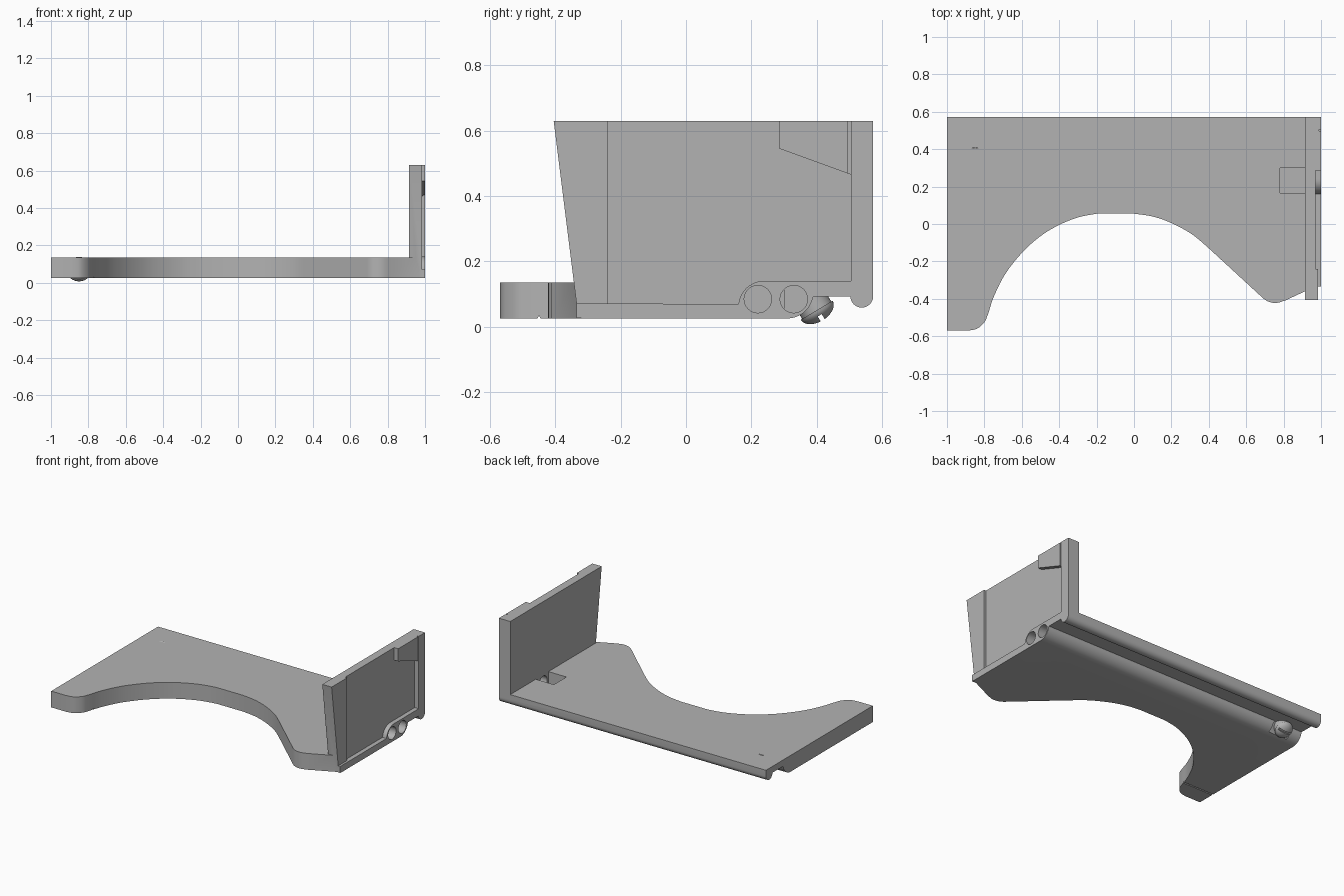
import bpy, bmesh, math
from mathutils import Vector

cube = bpy.data.objects.get("Cube")
if cube:
    bpy.data.objects.remove(cube)

grey = bpy.data.materials.new("plain_grey")
grey.use_nodes = True
grey.diffuse_color = (0.45, 0.45, 0.45, 1)
grey.node_tree.nodes["Principled BSDF"].inputs["Base Color"].default_value = (0.45, 0.45, 0.45, 1)


def finish(name, bm):
    bmesh.ops.recalc_face_normals(bm, faces=bm.faces)
    mesh = bpy.data.meshes.new(name)
    bm.to_mesh(mesh)
    bm.free()
    obj = bpy.data.objects.new(name, mesh)
    bpy.context.collection.objects.link(obj)
    mesh.materials.append(grey)
    return obj


def prism(name, pts, axis, lo, hi):
    """Extrude an (x, y) outline along z or a (y, z) outline along x."""
    bm = bmesh.new()
    put = (lambda p: (p[0], p[1], lo)) if axis == "z" else (lambda p: (lo, p[0], p[1]))
    face = bm.faces.new([bm.verts.new(put(p)) for p in pts])
    moved = bmesh.ops.extrude_face_region(bm, geom=[face])["geom"]
    step = Vector((0, 0, hi - lo) if axis == "z" else (hi - lo, 0, 0))
    bmesh.ops.translate(bm, vec=step, verts=[v for v in moved if isinstance(v, bmesh.types.BMVert)])
    return finish(name, bm)


def box(name, x0, x1, y0, y1, z0, z1):
    return prism(name, [(x0, y0), (x1, y0), (x1, y1), (x0, y1)], "z", z0, z1)


def arc(cx, cy, r, start, end, n=12):
    angles = [math.radians(start + (end - start) * i / n) for i in range(n + 1)]
    return [(cx + r * math.cos(a), cy + r * math.sin(a)) for a in angles]


def spline(pts, n=5):
    """Smooth curve through the points."""
    p = [Vector(q) for q in [pts[0]] + pts + [pts[-1]]]
    out = []
    for a, b, c, d in zip(p, p[1:], p[2:], p[3:]):
        for i in range(n):
            t = i / n
            out.append(0.5 * (2 * b + (c - a) * t + (2 * a - 5 * b + 4 * c - d) * t * t
                              + (3 * b - a - 3 * c + d) * t ** 3))
    return [tuple(v) for v in out] + [pts[-1]]


def combine(obj, other, operation):
    mod = obj.modifiers.new(operation, "BOOLEAN")
    mod.operation, mod.object, mod.solver = operation, other, "EXACT"
    bpy.context.view_layer.objects.active = obj
    bpy.ops.object.modifier_apply(modifier=mod.name)
    bpy.data.objects.remove(other)


def smooth(obj):
    bpy.ops.object.select_all(action="DESELECT")
    obj.select_set(True)
    bpy.context.view_layer.objects.active = obj
    bpy.ops.object.shade_smooth_by_angle(angle=math.radians(30))


# Base plate: scalloped outline trimmed by the side profile with its rear lip
left_sweep = [(-0.2, 0.055), (-0.3, 0.035), (-0.4, -0.005), (-0.5, -0.065), (-0.6, -0.155),
              (-0.69, -0.27), (-0.75, -0.39), (-0.78, -0.48), (-0.8, -0.525), (-0.84, -0.56), (-0.89, -0.57)]
right_sweep = [(0.69, -0.395), (0.4, -0.13), (0.31, -0.055), (0.2, 0.005), (0.1, 0.04), (0, 0.055)]
outline = [(-1, 0.573), (1, 0.573), (1, -0.32), (0.8, -0.413)]
outline += arc(0.755, -0.325, 0.097, -63, -132, 8) + spline(right_sweep[1:]) + spline(left_sweep)
outline += [(-1, -0.57)]
body = prism("tray_and_side_wall", outline, "z", -0.1, 0.3)
profile = [(-0.7, 0.135), (-0.7, 0.025), (-0.455, 0.025), (-0.45, 0.033), (-0.445, 0.025)]
profile += arc(0.31, 0.105, 0.08, -90, -11) + [(0.39, 0.092), (0.503, 0.092)]
profile += arc(0.538, 0.093, 0.035, 180, 360) + [(0.573, 0.135)]
combine(body, prism("side_profile", profile, "x", -1.2, 1.2), "INTERSECT")

# Upright side wall
wall = [(-0.335, 0.026), (0.3, 0.026), (0.37, 0.1), (0.573, 0.1), (0.573, 0.63), (-0.405, 0.63), (-0.335, 0.07)]
combine(body, prism("wall", wall, "x", 0.915, 1), "UNION")

# Stepped recess on the outer face, leaving the rim and the corner tab
recess = [(-0.24, 0.07)] + arc(0.24, 0.06, 0.08, 173, 90)
recess += [(0.505, 0.14), (0.505, 0.465), (0.285, 0.545), (0.285, 0.7), (-0.24, 0.7)]
combine(body, prism("deep_recess", recess, "x", 0.97, 1.1), "DIFFERENCE")
combine(body, box("front_recess", 0.985, 1.1, -0.5, -0.235, 0.07, 0.7), "DIFFERENCE")
combine(body, box("tab_gap", 0.99, 1.1, 0.496, 0.505, 0.46, 0.7), "DIFFERENCE")

# Pocket beside the wall and the two round holes
combine(body, box("pocket", 0.78, 0.915, 0.165, 0.3, 0.042, 0.3), "DIFFERENCE")
for y in (0.22, 0.33):
    hole = prism("hole", arc(y, 0.084, 0.042, 0, 348.75, 31), "x", 0.8, 1.1)
    combine(body, hole, "DIFFERENCE")

# Clearance around the screw under the rear edge
clearance = [(0.33, 0.0), (0.35, 0.05), (0.385, 0.092), (0.45, 0.092), (0.45, 0.0)]
combine(body, prism("clearance", clearance, "x", -0.92, -0.78), "DIFFERENCE")
smooth(body)

# Tilted slotted screw: shank and domed head turned about its axis
radius, half = 0.057, 0.035
section = [(0, 0.071), (0.052, 0.071), (0.052, 0), (radius, 0)]
section += [(radius * math.cos(a), -0.036 * math.sin(a)) for a in [math.pi / 16 * i for i in range(1, 8)]]
section += [(0, -0.036)]
bm = bmesh.new()
verts = [bm.verts.new((r, 0, z)) for r, z in section]
edges = [bm.edges.new(pair) for pair in zip(verts, verts[1:])]
bmesh.ops.spin(bm, geom=verts + edges, cent=(0, 0, 0), axis=(0, 0, 1), angle=math.tau, steps=32)
bmesh.ops.remove_doubles(bm, verts=bm.verts, dist=0.0001)
screw = finish("slotted_screw", bm)
combine(screw, box("slot", -0.1, 0.1, -0.007, 0.007, -0.1, -0.018), "DIFFERENCE")
smooth(screw)
screw.rotation_euler.x = math.radians(31)
screw.location = (-0.85, 0.4, 0.05)
